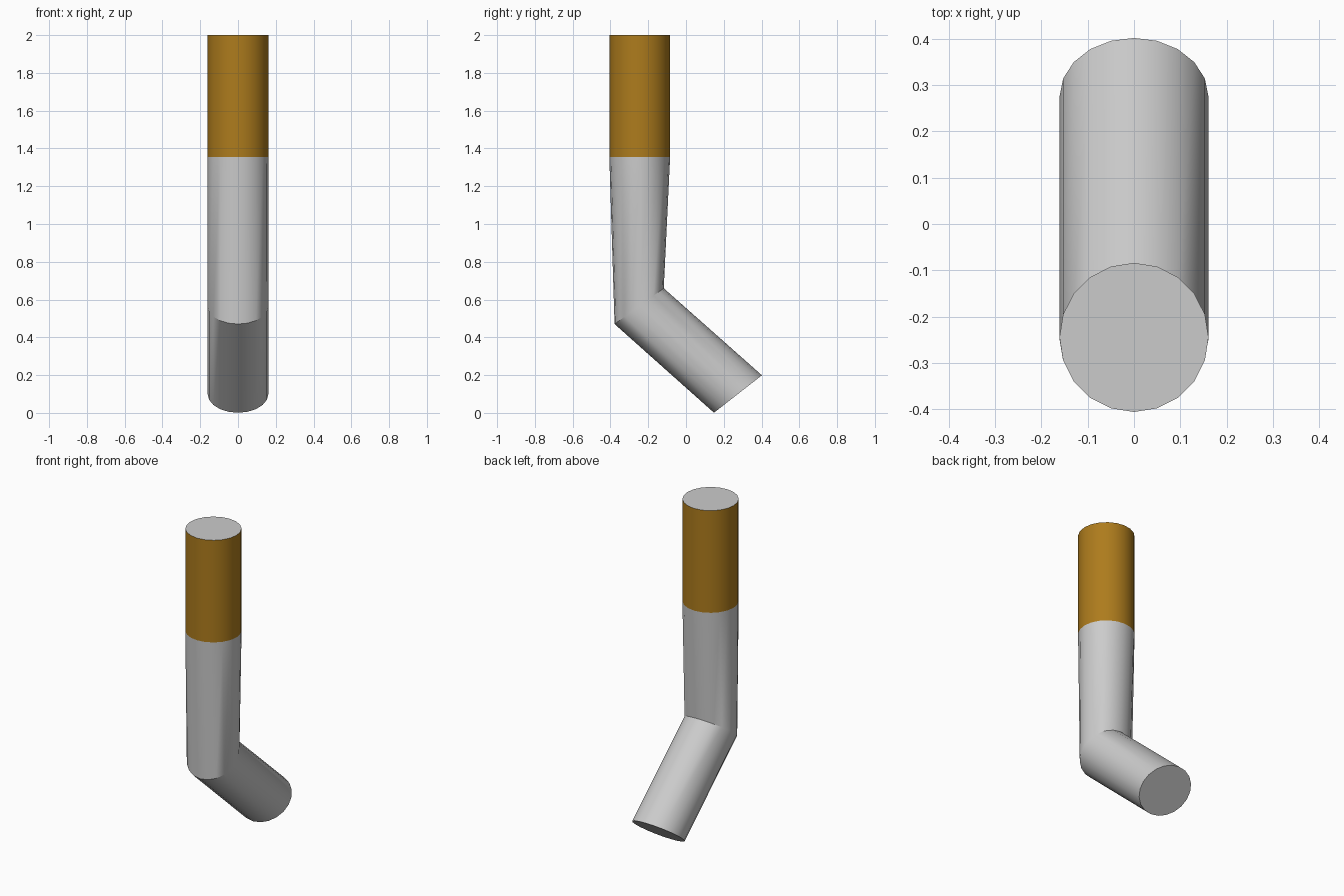
import bpy, bmesh, math
from mathutils import Vector

if "Cube" in bpy.data.objects:
    bpy.data.objects.remove(bpy.data.objects["Cube"])

SIDES = 20
R = 0.161

# Cross-sections along the bent pipe: centre (y, z) and tilt about x in degrees
FOOT = (0.275, 0.10, 38)
ELBOW = (-0.248, 0.565, 36)
COLLAR = (-0.245, 1.355, 0)
TOP = (-0.245, 2.0, 0)


def ring(bm, y, z, tilt):
    t = math.radians(tilt)
    verts = []
    for i in range(SIDES):
        a = 2 * math.pi * i / SIDES
        d = R * math.sin(a)
        verts.append(bm.verts.new(Vector((R * math.cos(a),
                                          y + d * math.cos(t),
                                          z + d * math.sin(t)))))
    return verts


def loft(name, sections, cap_start=False, cap_end=False):
    bm = bmesh.new()
    rings = [ring(bm, *s) for s in sections]
    for lo, hi in zip(rings, rings[1:]):
        for i in range(SIDES):
            j = (i + 1) % SIDES
            bm.faces.new((lo[i], lo[j], hi[j], hi[i]))
    if cap_start:
        bm.faces.new(rings[0][::-1])
    if cap_end:
        bm.faces.new(rings[-1])
    mesh = bpy.data.meshes.new(name)
    bm.to_mesh(mesh)
    bm.free()
    obj = bpy.data.objects.new(name, mesh)
    bpy.context.collection.objects.link(obj)
    # Smooth round the tube, sharp at the elbow and caps
    bpy.ops.object.select_all(action='DESELECT')
    obj.select_set(True)
    bpy.context.view_layer.objects.active = obj
    bpy.ops.object.shade_smooth_by_angle(angle=math.radians(30))
    return obj


# Bent grey pipe with closed lower end
loft("bent_pipe", [FOOT, ELBOW, COLLAR], cap_start=True)

# Brown sleeve on the upper length
sleeve = loft("brown_sleeve", [COLLAR, TOP])
brown = bpy.data.materials.new("brown")
brown.diffuse_color = (0.42, 0.2, 0.012, 1)
brown.use_nodes = True
brown.node_tree.nodes["Principled BSDF"].inputs["Base Color"].default_value = brown.diffuse_color
sleeve.data.materials.append(brown)

# Grey disc closing the top
loft("top_cap", [TOP], cap_end=True)
